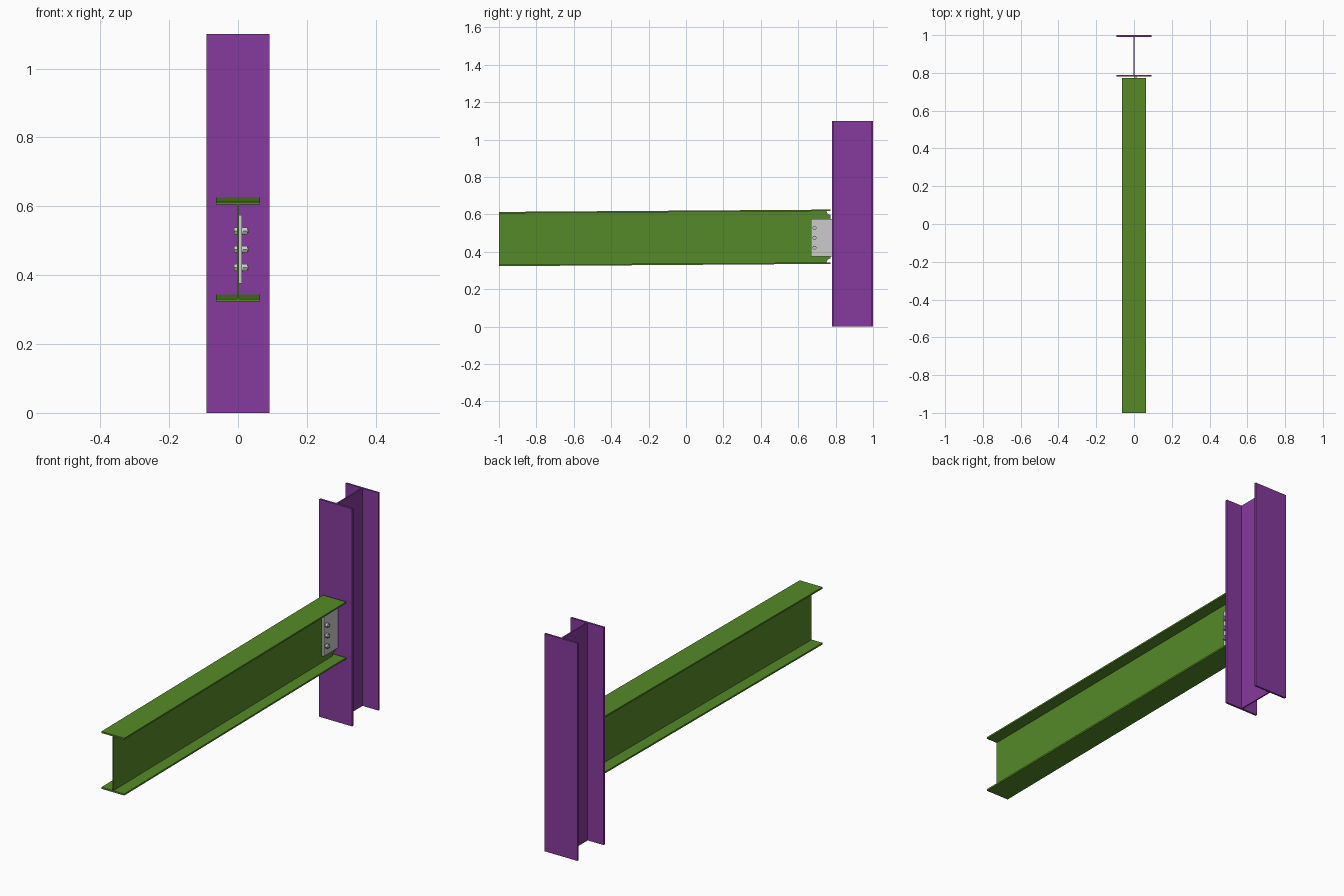
import bpy, bmesh, math

if "Cube" in bpy.data.objects:
    bpy.data.objects.remove(bpy.data.objects["Cube"])

PURPLE = (0.24, 0.042, 0.34, 1)
GREEN = (0.093, 0.254, 0.021, 1)
Y0, Y1 = -1.0, 0.772          # beam ends
SLOPE = 0.007                 # the beam rises slightly towards the column


def material(name, color):
    m = bpy.data.materials.new(name)
    m.diffuse_color = color
    m.use_nodes = True
    m.node_tree.nodes["Principled BSDF"].inputs["Base Color"].default_value = m.diffuse_color
    return m


def finish(name, bm, mat=None):
    bmesh.ops.recalc_face_normals(bm, faces=bm.faces)
    me = bpy.data.meshes.new(name)
    bm.to_mesh(me)
    bm.free()
    ob = bpy.data.objects.new(name, me)
    bpy.context.collection.objects.link(ob)
    if mat:
        me.materials.append(mat)
    return ob


def extrude(bm, points, offset):
    """Closed prism from a planar outline."""
    face = bm.faces.new([bm.verts.new(p) for p in points])
    out = bmesh.ops.extrude_face_region(bm, geom=[face], use_keep_orig=True)
    verts = [v for v in out["geom"] if isinstance(v, bmesh.types.BMVert)]
    bmesh.ops.translate(bm, verts=verts, vec=offset)


def prism_x(bm, yz, x0, x1):
    extrude(bm, [(x0, y, z) for y, z in yz], (x1 - x0, 0, 0))


def sloped(yz):
    return [(y, z + SLOPE * (y - Y0)) for y, z in yz]


def disc(bm, sides, r, x0, x1, y, z):
    pts = [(y + r * math.cos(2 * math.pi * i / sides),
            z + r * math.sin(2 * math.pi * i / sides)) for i in range(sides)]
    prism_x(bm, pts, x0, x1)


purple, green = material("purple_paint", PURPLE), material("green_paint", GREEN)

# Column: upright I-section
W, TF, TW = 0.092, 0.010, 0.0035
right = [(W, 0.78), (W, 0.78 + TF), (TW, 0.78 + TF),
         (TW, 1 - TF), (W, 1 - TF), (W, 1.0)]
outline = right + [(-x, y) for x, y in reversed(right)]
bm = bmesh.new()
extrude(bm, [(x, y, 0) for x, y in outline], (0, 0, 1.1))
finish("column", bm, purple)

# Beam flanges
B, T, ZB, ZT = 0.064, 0.008, 0.323, 0.613
for name, z in (("beam_bottom_flange", ZB), ("beam_top_flange", ZT - T)):
    bm = bmesh.new()
    prism_x(bm, sloped([(Y0, z), (Y1, z), (Y1, z + T), (Y0, z + T)]), -B, B)
    finish(name, bm, green)

# Beam web with rounded access notches beside the flanges
R = 0.02
arc = [(Y1 - R * math.sin(a), R * math.cos(a))
       for a in [math.pi / 2 * i / 6 for i in range(6, -1, -1)]]
low, high = ZB + T, ZT - T
web = [(Y0, low)] + [(y, low + h) for y, h in arc]
web += [(y, high - h) for y, h in reversed(arc)] + [(Y0, high)]
bm = bmesh.new()
prism_x(bm, sloped(web), -0.003, 0.003)
finish("beam_web", bm, green)

# Shear plate fixed to the column face
bm = bmesh.new()
prism_x(bm, [(0.668, 0.375), (0.78, 0.375), (0.78, 0.575), (0.668, 0.575)],
        0.003, 0.012)
finish("shear_plate", bm)

# Three bolts, each with hex head, shank, washer and hex nut
for i, z in enumerate((0.422, 0.475, 0.528)):
    bm = bmesh.new()
    y = 0.687
    disc(bm, 6, 0.0115, -0.012, -0.003, y, z)
    disc(bm, 16, 0.0060, -0.004, 0.031, y, z)
    disc(bm, 20, 0.0120, 0.012, 0.0145, y, z)
    disc(bm, 6, 0.0115, 0.0145, 0.027, y, z)
    ob = finish(f"bolt_{i + 1}", bm)
    bpy.context.view_layer.objects.active = ob
    ob.select_set(True)
    bpy.ops.object.shade_smooth_by_angle(angle=math.radians(35))
    ob.select_set(False)
